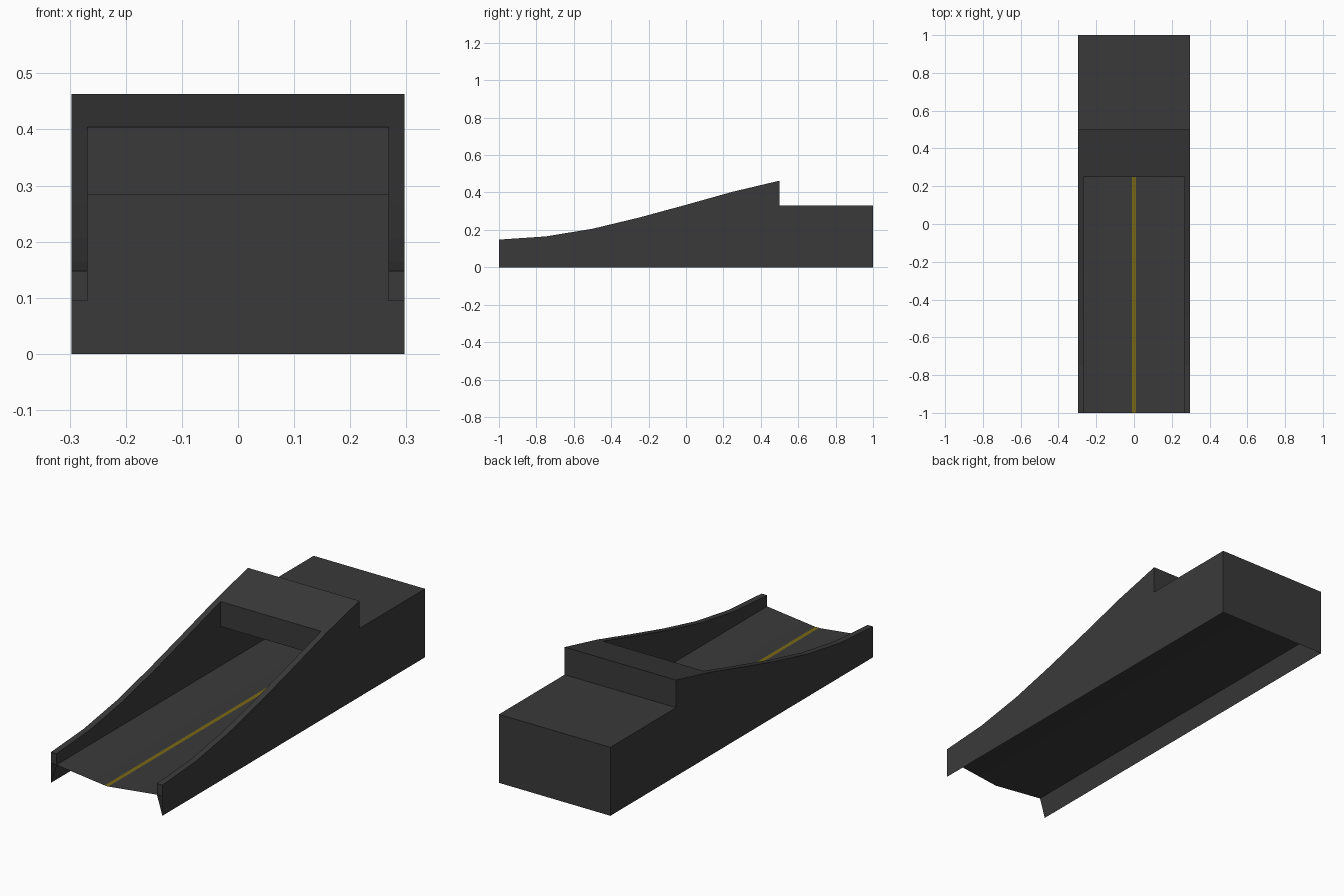
import bpy, bmesh

if "Cube" in bpy.data.objects:
    bpy.data.objects.remove(bpy.data.objects["Cube"])

W, IN = 0.297, 0.268           # outer and inner half widths
LEDGE, CEIL, MOUTH, DIP = 0.094, 0.284, 0.25, 0.063
RISE = [(-1, .148), (-.75, .165), (-.5, .206), (-.25, .266),
        (0, .334), (.25, .404), (.5, .463)]


def material(name, rgb):
    m = bpy.data.materials.new(name)
    m.diffuse_color = (*rgb, 1)
    m.use_nodes = True
    m.node_tree.nodes["Principled BSDF"].inputs["Base Color"].default_value = m.diffuse_color
    return m


asphalt = material("dark grey", (.042, .042, .042))
yellow = material("dull yellow", (.19, .14, .008))


def sheet(name, polys, mat):
    """Make one object from a list of polygons given as point lists."""
    bm = bmesh.new()
    for p in polys:
        bm.faces.new([bm.verts.new(v) for v in p])
    bmesh.ops.remove_doubles(bm, verts=bm.verts, dist=1e-4)
    bmesh.ops.recalc_face_normals(bm, faces=bm.faces)
    me = bpy.data.meshes.new(name)
    bm.to_mesh(me)
    bm.free()
    me.materials.append(mat)
    ob = bpy.data.objects.new(name, me)
    bpy.context.collection.objects.link(ob)
    return ob


def strip(a, b):
    """Quads between two point rows."""
    return [[a[i], a[i + 1], b[i + 1], b[i]] for i in range(len(a) - 1)]


# side walls: outer panel, rim, inner panel, flared foot, front cap
for s, side in ((-1, "left"), (1, "right")):
    x, xi = s * W, s * IN
    low = [p for p in RISE if p[0] <= MOUTH]
    polys = strip([(x, y, z) for y, z in RISE], [(x, y, 0) for y, z in RISE])
    polys.append([(x, .5, 0), (x, 1, 0), (x, 1, .33), (x, .5, .33)])
    polys += strip([(x, y, z) for y, z in low], [(xi, y, z) for y, z in low])
    polys += strip([(xi, y, z) for y, z in low], [(xi, y, LEDGE) for y, z in low])
    polys.append([(xi, MOUTH, LEDGE), (xi, 1, LEDGE), (xi, 1, CEIL), (xi, MOUTH, CEIL)])
    polys.append([(xi, -1, LEDGE), (xi, 1, LEDGE), (x, 1, 0), (x, -1, 0)])
    polys.append([(x, -1, .148), (xi, -1, .148), (xi, -1, LEDGE), (x, -1, LEDGE)])
    sheet(side + "_wall", polys, asphalt)


def across(y0, z0, y1, z1, w):
    return [(-w, y0, z0), (w, y0, z0), (w, y1, z1), (-w, y1, z1)]


# tunnel housing: lintel, ceiling, sloped roof, step, rear deck, back wall
sheet("tunnel_housing", [
    across(MOUTH, CEIL, MOUTH, .404, IN),
    across(MOUTH, CEIL, 1, CEIL, IN),
    across(MOUTH, .404, .5, .463, W),
    across(.5, .33, .5, .463, W),
    across(.5, .33, 1, .33, W),
    across(1, 0, 1, .33, W)], asphalt)

# road floor dipping to its centre, shaded smooth
section = [(-IN, LEDGE), (0, DIP), (IN, LEDGE)]
floor = sheet("road_floor", strip([(x, -1, z) for x, z in section],
                                  [(x, 1, z) for x, z in section]), asphalt)
floor.data.shade_smooth()

# centre line
sheet("centre_line", [across(-1, DIP + .002, 1, DIP + .002, .01)], yellow)
